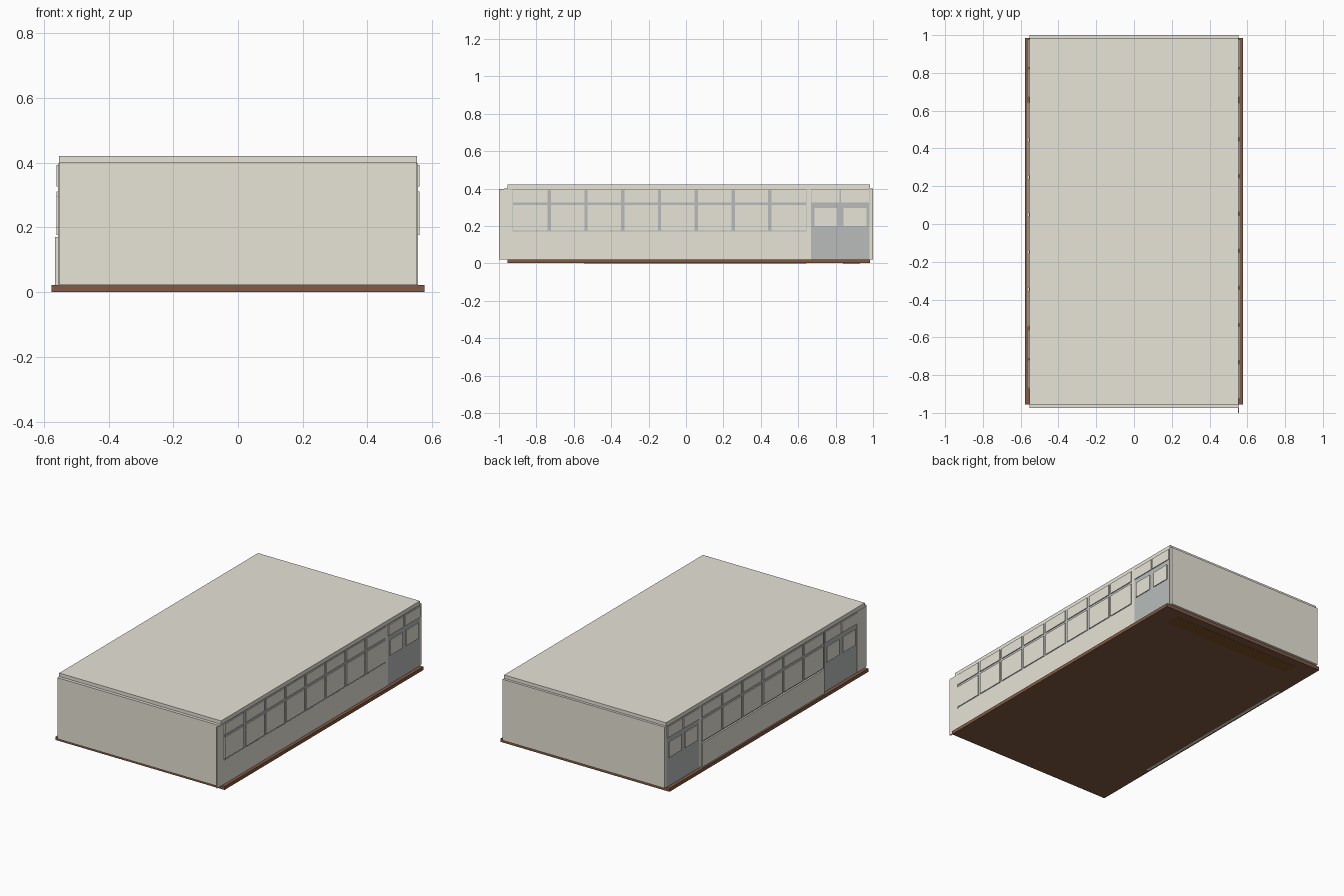
import bpy, bmesh

if "Cube" in bpy.data.objects:
    bpy.data.objects.remove(bpy.data.objects["Cube"])


def material(name, rgb):
    m = bpy.data.materials.new(name)
    m.diffuse_color = (*rgb, 1)
    m.use_nodes = True
    m.node_tree.nodes["Principled BSDF"].inputs["Base Color"].default_value = m.diffuse_color
    return m


CREAM = material("cream wall", (0.80, 0.77, 0.68))
GREY = material("grey frame", (0.48, 0.505, 0.495))
BROWN = material("brown base", (0.225, 0.102, 0.057))
WOOD = material("warm wood", (0.22, 0.085, 0.02))


def boxes(name, mat, items):
    """One object from boxes given as (x0, x1, y0, y1, z0, z1)."""
    bm = bmesh.new()
    for x0, x1, y0, y1, z0, z1 in items:
        vs = bmesh.ops.create_cube(bm, size=1)["verts"]
        for v in vs:
            v.co = (x1 if v.co.x > 0 else x0,
                    y1 if v.co.y > 0 else y0,
                    z1 if v.co.z > 0 else z0)
    me = bpy.data.meshes.new(name)
    bm.to_mesh(me)
    bm.free()
    me.materials.append(mat)
    ob = bpy.data.objects.new(name, me)
    bpy.context.collection.objects.link(ob)
    return ob


W = 0.553          # half width of the hall
TOP = 0.397        # top of the side walls
SILL = 0.17        # window sill height
FLOOR = 0.022


def side_x(s, out):
    """x range of a plate on side s (+1 right, -1 left) standing out by `out`."""
    a, b = s * (W - 0.003), s * (W + out)
    return min(a, b), max(a, b)


def window_band(name, s, y0, y1, count):
    """Grey backing with raised panes, a large one below a small one."""
    boxes(name + "_frame", GREY, [(*side_x(s, 0.003), y0, y1, SILL, TOP)])
    x = side_x(s, 0.008)
    step = (y1 - y0) / count
    panes = []
    for i in range(count):
        a = y0 + i * step + (0.004 if i == 0 else 0.009)
        b = y0 + (i + 1) * step - (0.004 if i == count - 1 else 0.009)
        for z0, z1 in ((0.177, 0.311), (0.326, 0.393)):
            panes.append((*x, a, b, z0, z1))
    boxes(name + "_panes", CREAM, panes)


def double_door(name, s, y0, y1):
    mid = (y0 + y1) / 2
    boxes(name, GREY, [(*side_x(s, 0.003), y0, y1, FLOOR, TOP)])
    x = side_x(s, 0.008)
    panes = []
    for a, b in ((y0, mid), (mid, y1)):
        panes.append((*x, a + 0.018, b - 0.018, 0.2, 0.296))
        panes.append((*x, a + 0.004, b - 0.004, 0.326, 0.393))
    boxes(name + "_panes", CREAM, panes)


# base slab with a wooden strip under the back end, hall and roof
boxes("base_slab", BROWN, [(-0.577, 0.577, -0.955, 0.985, 0.001, FLOOR)])
boxes("underside_strip", WOOD, [(-0.44, 0.45, 0.84, 0.93, 0, 0.004)])
boxes("hall_body", CREAM, [(-W, W, -0.955, 0.985, FLOOR, 0.421)])

# end walls standing proud of the roof edge
boxes("front_wall", CREAM, [(-W, W, -0.974, -0.955, FLOOR, 0.4)])
boxes("back_wall", CREAM, [(-W, W, 0.985, 1.0, FLOOR, 0.4)])

# right side: long sill wall with a full height end panel, windows, door
rx = side_x(1, 0.004)
boxes("right_sill_wall", CREAM, [
    (*rx, -1.0, 0.645, FLOOR, SILL),
    (*rx, -1.0, -0.93, SILL, TOP),
    (*rx, 0.645, 0.668, FLOOR, TOP)])
window_band("right_windows", 1, -0.928, 0.645, 8)
double_door("right_door", 1, 0.668, 0.982)

# left side: doors at both ends with windows between
boxes("left_sill_wall", CREAM, [(*side_x(-1, 0.013), -0.545, 0.645, 0.0, SILL)])
lx = side_x(-1, 0.004)
boxes("left_posts", CREAM, [
    (*lx, 0.645, 0.668, FLOOR, TOP),
    (*lx, -0.955, -0.875, FLOOR, TOP)])
window_band("left_windows", -1, -0.545, 0.645, 6)
double_door("left_back_door", -1, 0.668, 0.982)
double_door("left_front_door", -1, -0.872, -0.558)
